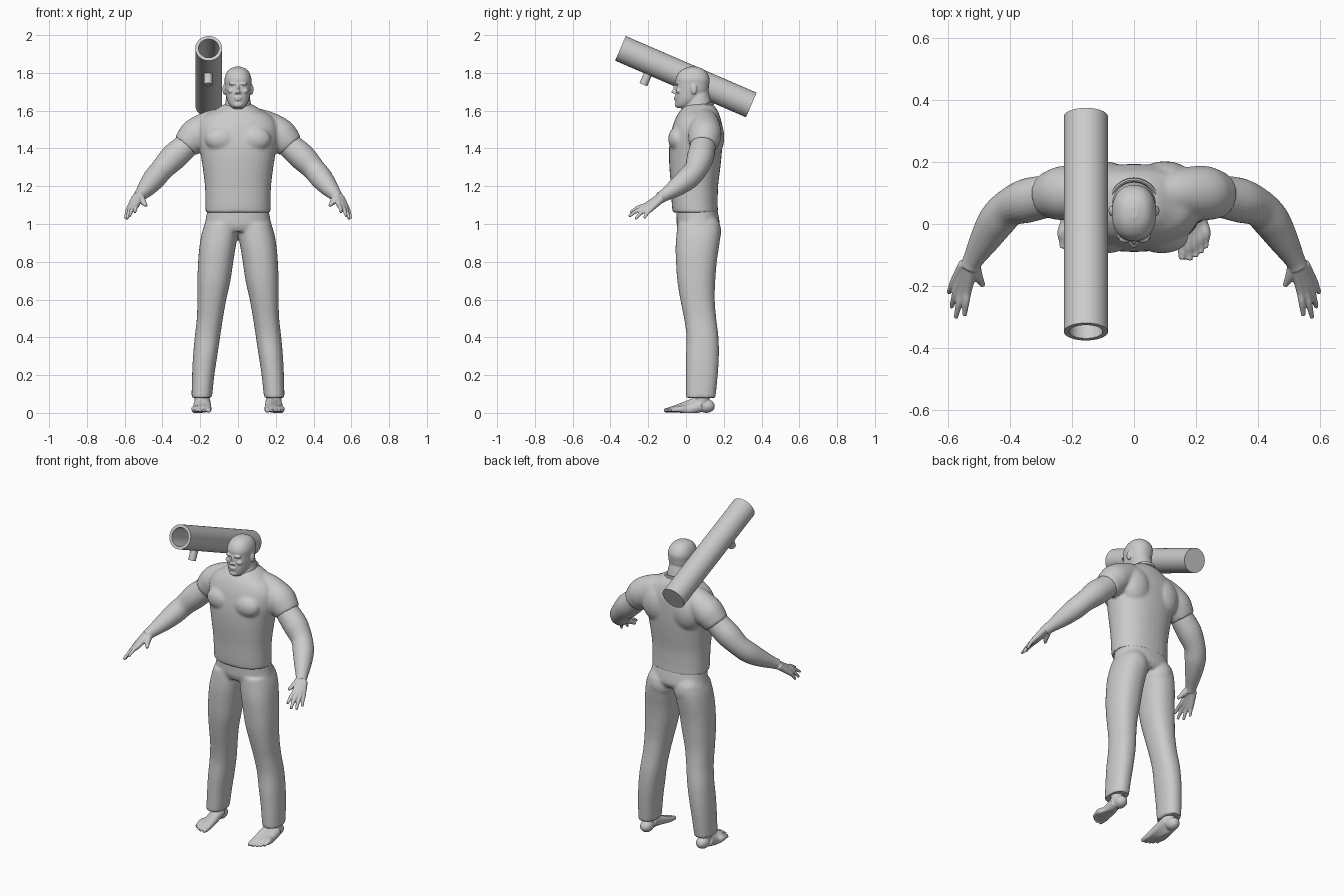
import bpy, bmesh, math
from mathutils import Vector, Matrix

if "Cube" in bpy.data.objects:
    bpy.data.objects.remove(bpy.data.objects["Cube"])

grey = bpy.data.materials.new("plain grey")
grey.diffuse_color = (0.6, 0.6, 0.6, 1)
grey.use_nodes = True
grey.node_tree.nodes["Principled BSDF"].inputs["Base Color"].default_value = grey.diffuse_color


def spline(rows, steps=4):
    """Catmull-Rom through rows of numbers."""
    out = []
    for i in range(len(rows) - 1):
        p = [rows[max(i - 1, 0)], rows[i], rows[i + 1], rows[min(i + 2, len(rows) - 1)]]
        for k in range(steps):
            t = k / steps
            out.append([0.5 * (2 * b + (c - a) * t + (2 * a - 5 * b + 4 * c - d) * t * t
                               + (3 * b - a - 3 * c + d) * t ** 3) for a, b, c, d in zip(*p)])
    out.append(list(rows[-1]))
    return out


def skin(bm, loops):
    """Bridge rings of points and cap both ends."""
    rings = [[bm.verts.new(p) for p in loop] for loop in loops]
    n = len(rings[0])
    for a, b in zip(rings, rings[1:]):
        for i in range(n):
            j = (i + 1) % n
            bm.faces.new((a[i], a[j], b[j], b[i]))
    bm.faces.new(rings[0][::-1])
    bm.faces.new(rings[-1])


def slab(bm, rows, s=1, n=36):
    """Level rings: z, x0, x1, y front, y back."""
    loops = []
    for z, x0, x1, y0, y1 in spline(rows):
        loop = []
        for i in range(n):
            a = 2 * math.pi * i / n
            c, d = math.cos(a), math.sin(a)
            c, d = (math.copysign(abs(v) ** 0.88, v) for v in (c, d))
            loop.append((s * ((x0 + x1) / 2 + c * (x1 - x0) / 2), (y0 + y1) / 2 + d * (y1 - y0) / 2, z))
        loops.append(loop)
    skin(bm, loops)


def rod(bm, rows, s=1, n=20):
    """Round limb along a path: x, y, z, radius."""
    pts = spline(rows)
    loops = []
    for i, (x, y, z, r) in enumerate(pts):
        t = Vector(pts[min(i + 1, len(pts) - 1)][:3]) - Vector(pts[max(i - 1, 0)][:3])
        u = t.cross(Vector((0.3, 1, 0.2))).normalized()
        v = t.cross(u).normalized()
        loop = [Vector((x, y, z)) + r * (math.cos(2 * math.pi * k / n) * u + math.sin(2 * math.pi * k / n) * v)
                for k in range(n)]
        loops.append([(s * p.x, p.y, p.z) for p in loop])
    skin(bm, loops)


def ball(bm, at, size, s=1):
    m = Matrix.Translation((at[0] * s, at[1], at[2])) @ Matrix.Diagonal((*size, 1))
    bmesh.ops.create_uvsphere(bm, u_segments=20, v_segments=12, radius=1, matrix=m)


def finish(name, bm, voxel=0, smooth=0):
    """Make the object; fuse overlapping volumes when voxel is given."""
    bmesh.ops.recalc_face_normals(bm, faces=bm.faces)
    me = bpy.data.meshes.new(name)
    bm.to_mesh(me)
    bm.free()
    ob = bpy.data.objects.new(name, me)
    bpy.context.collection.objects.link(ob)
    if voxel:
        m = ob.modifiers.new("fuse", 'REMESH')
        m.mode, m.voxel_size = 'VOXEL', voxel
        m = ob.modifiers.new("soften", 'SMOOTH')
        m.factor, m.iterations = 0.5, smooth
        dg = bpy.context.evaluated_depsgraph_get()
        new = bpy.data.meshes.new_from_object(ob.evaluated_get(dg))
        ob.modifiers.clear()
        ob.data = new
        for v in new.vertices:
            v.co.z = max(v.co.z, 0)
    ob.data.materials.clear()
    ob.data.materials.append(grey)
    bpy.ops.object.select_all(action='DESELECT')
    bpy.context.view_layer.objects.active = ob
    ob.select_set(True)
    bpy.ops.object.shade_smooth_by_angle(angle=math.radians(40))
    return ob


SIDES = (-1, 1)

# shirt: trunk, chest and back muscles, sleeves
bm = bmesh.new()
trunk = [(1.06, .172, -.07, .17), (1.10, .172, -.075, .168), (1.2, .175, -.08, .17), (1.3, .187, -.088, .182),
         (1.38, .2, -.09, .19), (1.45, .212, -.085, .193), (1.52, .21, -.07, .192), (1.57, .18, -.05, .18),
         (1.6, .13, -.03, .168), (1.625, .09, -.005, .15), (1.635, .07, .03, .135)]
slab(bm, [(z, -w, w, f, b) for z, w, f, b in trunk])
for s in SIDES:
    ball(bm, (.09, -.045, 1.45), (.085, .05, .065), s)
    ball(bm, (.1, .13, 1.46), (.1, .073, .12), s)
    rod(bm, [(.07, .095, 1.56, .06), (.14, .1, 1.525, .078), (.215, .1, 1.478, .088),
             (.25, .096, 1.443, .083), (.278, .093, 1.412, .073)], s, 28)
finish("shirt", bm, .008, 7)

# collar: tilted band round the neck
bm = bmesh.new()
N, M = 40, 8
grid = []
for i in range(N):
    a = 2 * math.pi * i / N
    c, d = math.cos(a), math.sin(a)
    ring = []
    for k in range(M):
        b = 2 * math.pi * k / M
        q = 1 + .08 * math.cos(b)
        ring.append(bm.verts.new((.081 * c * q, .052 + .09 * d * q, 1.607 + .033 * d + .01 * math.sin(b))))
    grid.append(ring)
for i in range(N):
    for k in range(M):
        p, q = grid[i], grid[(i + 1) % N]
        bm.faces.new((p[k], q[k], q[(k + 1) % M], p[(k + 1) % M]))
finish("collar", bm)

# trousers: hips, seat and two legs
bm = bmesh.new()
slab(bm, [(z, -w, w, f, b) for z, w, f, b in
          [(1.08, .162, -.05, .165), (1.03, .17, -.05, .175), (.99, .178, -.048, .178), (.96, .17, -.035, .16)]])
for s in SIDES:
    ball(bm, (.09, .1, .96), (.088, .087, .1), s)
    slab(bm, [(1.0, 0, .176, -.045, .18), (.95, .0, .192, -.05, .183), (.88, .012, .204, -.055, .175),
              (.8, .025, .211, -.053, .163), (.7, .04, .215, -.046, .155), (.6, .062, .215, -.03, .152),
              (.5, .08, .218, -.01, .16), (.4, .095, .229, .003, .172), (.3, .11, .238, 0, .174),
              (.2, .125, .243, 0, .168), (.08, .138, .246, 0, .156)], s)
finish("trousers", bm, .008, 5)

# head and neck
bm = bmesh.new()
rod(bm, [(0, .05, 1.54, .088), (0, .055, 1.58, .084), (0, .066, 1.63, .07), (0, .06, 1.7, .058)], n=32)
skull = [(1.613, .022, -.045, 0), (1.628, .042, -.052, .03), (1.66, .059, -.056, .085), (1.7, .067, -.056, .115),
         (1.74, .07, -.054, .123), (1.77, .071, -.054, .125), (1.8, .061, -.04, .112),
         (1.822, .042, -.012, .087), (1.833, .012, .02, .055)]
slab(bm, [(z, -w, w, f, b) for z, w, f, b in skull])
for at, size in [((0, -.062, 1.7), (.011, .016, .01)), ((0, -.056, 1.718), (.008, .011, .025)),
                 ((0, -.056, 1.669), (.022, .008, .006)), ((0, -.054, 1.659), (.02, .009, .007)),
                 ((0, -.046, 1.632), (.024, .013, .016))]:
    ball(bm, at, size)
for s in SIDES:
    ball(bm, (.027, -.046, 1.742), (.024, .015, .008), s)   # brow
    ball(bm, (.036, -.038, 1.704), (.02, .016, .014), s)    # cheek
    ball(bm, (.011, -.058, 1.695), (.007, .009, .007), s)   # nostril
    ball(bm, (.072, .042, 1.713), (.01, .017, .028), s)     # ear
finish("head", bm, .0035, 3)

# arms with hands
TIPS = [((.536, -.212, 1.10), (.546, -.295, 1.062)), ((.554, -.214, 1.09), (.574, -.302, 1.04)),
        ((.568, -.204, 1.084), (.588, -.268, 1.026)), ((.578, -.185, 1.08), (.597, -.222, 1.03))]
for s, side in zip(SIDES, ("right", "left")):
    bm = bmesh.new()
    rod(bm, [(.22, .1, 1.47, .06), (.285, .088, 1.405, .068), (.345, .075, 1.35, .071), (.402, .052, 1.29, .061),
             (.442, .01, 1.242, .06), (.48, -.05, 1.195, .049), (.518, -.115, 1.152, .033),
             (.53, -.14, 1.138, .031)], s, 28)
    for i, (base, tip) in enumerate(TIPS):
        wrist = (.52 + .008 * i, -.13, 1.147 - .004 * i)
        mid = [(a + b) / 2 + c for a, b, c in zip(base, tip, (0, 0, .006))]
        rod(bm, [(*wrist, .022), (*base, .0145), (*mid, .011), (*tip, .0075)], s, 14)
    rod(bm, [(.52, -.125, 1.148, .024), (.506, -.163, 1.122, .018), (.494, -.185, 1.106, .012),
             (.485, -.2, 1.096, .008)], s, 14)
    finish(side + "_arm", bm, .004, 3)

# bare feet
for s, side in zip(SIDES, ("right", "left")):
    bm = bmesh.new()
    rod(bm, [(.192, .085, .15, .04), (.192, .085, .1, .04), (.192, .085, .04, .036)], s)
    ball(bm, (.192, .108, .036), (.037, .045, .036), s)
    for i, (x, y, r) in enumerate([(.156, -.114, .014), (.18, -.117, .01), (.2, -.107, .0095),
                                   (.217, -.094, .009), (.233, -.078, .0085)]):
        h = .062 - .006 * i
        rod(bm, [(.18 + .006 * i, .08, h, .034), (.168 + .011 * i, .01, h - .022, .026),
                 (.158 + .018 * i, y + .05, .02, .018), (x, y + .02, .015, r), (x, y, .012, r * .8)], s, 14)
    finish(side + "_foot", bm, .004, 3)

# shoulder tube: hollow at the front, closed at the back
axis = Vector((0, .693, -.30)).normalized()
rot = axis.to_track_quat('Z', 'Y').to_matrix().to_4x4()
place = Matrix.Translation((-.155, -.347, 1.93)) @ rot
bm = bmesh.new()
skin(bm, [[(r * math.cos(2 * math.pi * k / 48), r * math.sin(2 * math.pi * k / 48), d) for k in range(48)]
          for r, d in [(.071, .755), (.071, 0), (.054, 0), (.054, .35)]])
tube = finish("shoulder_tube", bm)
tube.matrix_world = place

# grip peg under the tube, square to its axis
bm = bmesh.new()
down = Vector((0, -.397, -.917))
top = Vector((-.158, -.175, 1.855)) + down * .068
skin(bm, [[top + down * d + .022 * (math.cos(2 * math.pi * k / 24) * Vector((1, 0, 0))
           + math.sin(2 * math.pi * k / 24) * axis) for k in range(24)] for d in (0, .06)])
finish("grip_peg", bm)
